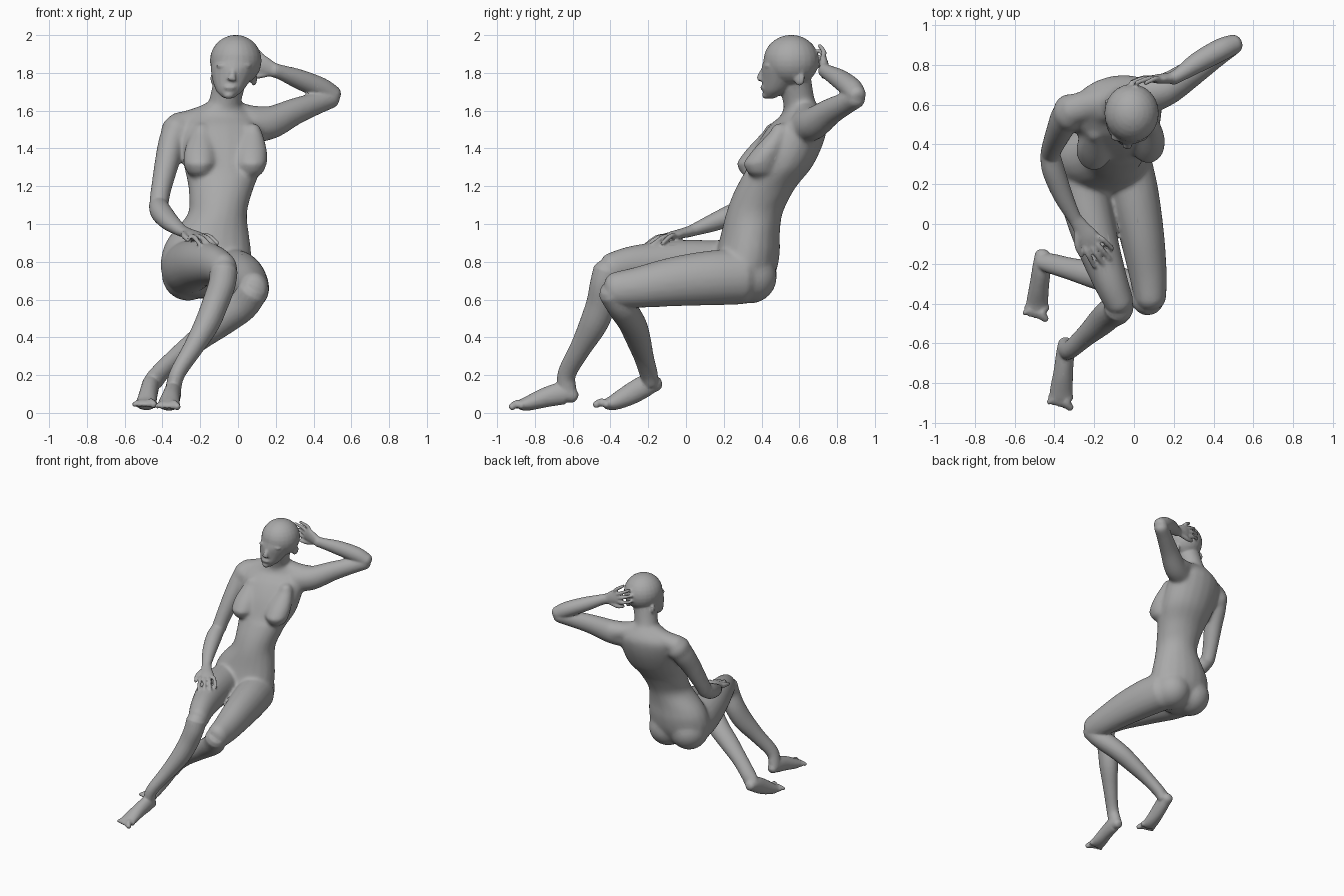
import bpy, bmesh, math
from mathutils import Vector, Matrix

bm = bmesh.new()
SEG = 20


def spline(rows, steps=4):
    """Catmull-Rom interpolation of rows (x, y, z, half width, half depth)."""
    rows = [Vector(r) for r in rows]
    pts = [rows[0] * 2 - rows[1]] + rows + [rows[-1] * 2 - rows[-2]]
    out = []
    for a, b, c, d in zip(pts, pts[1:], pts[2:], pts[3:]):
        for i in range(steps):
            t = i / steps
            out.append(0.5 * (2 * b + (c - a) * t + (2 * a - 5 * b + 4 * c - d) * t * t
                              + (3 * b - a - 3 * c + d) * t ** 3))
    return out + [rows[-1]]


def loft(rows, side=(1, 0, 0), axis=None, dome=0.6):
    """Closed tube with elliptical sections and rounded ends."""
    rows = spline(rows)
    cen = [Vector(r[:3]) for r in rows]
    n = len(rows)
    rings = []
    for i, r in enumerate(rows):
        t = Vector(axis) if axis else (cen[min(i + 1, n - 1)] - cen[max(i - 1, 0)])
        t.normalize()
        s = Vector(side)
        s = (s - t * s.dot(t)).normalized()
        u = t.cross(s)
        w, d = r[3], r[4]
        levels = [(1, 0)]
        if i == 0:
            levels = [(0.35, -dome), (0.75, -dome * 0.7), (1, 0)]
        elif i == n - 1:
            levels = [(1, 0), (0.75, dome * 0.7), (0.35, dome)]
        for k, off in levels:
            ring = []
            for j in range(SEG):
                a = 2 * math.pi * j / SEG
                ring.append(bm.verts.new(cen[i] + t * off * min(w, d)
                                         + s * math.cos(a) * w * k + u * math.sin(a) * d * k))
            rings.append(ring)
    for p, q in zip(rings, rings[1:]):
        for j in range(SEG):
            k = (j + 1) % SEG
            bm.faces.new((p[j], p[k], q[k], q[j]))
    bm.faces.new(rings[0][::-1])
    bm.faces.new(rings[-1])


def ball(c, r, rot=0.0):
    m = Matrix.Translation(c) @ Matrix.Rotation(rot, 4, 'Z') @ Matrix.Diagonal((*r, 1))
    bmesh.ops.create_uvsphere(bm, u_segments=24, v_segments=14, radius=1, matrix=m)


def hand(wrist, tip, normal, thumb_side, curl=0.02):
    """Palm, four fingers and a thumb; normal points out of the back of the hand."""
    w, t = Vector(wrist), Vector(tip)
    d = t - w
    n = Vector(normal)
    n = (n - d.normalized() * n.dot(d.normalized())).normalized()
    s = d.normalized().cross(n) * thumb_side
    loft([(*(w - d * 0.05), .036, .03), (*(w + d * 0.15), .042, .026),
          (*(w + d * 0.35), .052, .024), (*(w + d * 0.5), .05, .018)], side=s)
    for i, ln in enumerate((0.9, 1.0, 0.96, 0.82)):
        o = s * (0.037 - 0.025 * i)
        loft([(*(w + d * 0.42 + o), .014, .014),
              (*(w + d * 0.68 * ln + o * 1.4 + n * 0.006), .0135, .0135),
              (*(w + d * ln + o * 1.7 - n * curl), .011, .011)], side=s)
    loft([(*(w + d * 0.15 + s * 0.03), .018, .018), (*(w + d * 0.38 + s * 0.07), .016, .016),
          (*(w + d * 0.58 + s * 0.082 - n * 0.01), .012, .012)], side=n)


def toes(ball_pt, tip, big_side):
    b, t = Vector(ball_pt), Vector(tip)
    for i in range(5):
        o = Vector((big_side * (0.046 - 0.0245 * i), 0, 0))
        r = 0.021 if i == 0 else 0.015
        e = t + o * 1.15 + (b - t) * 0.12 * i
        loft([(*(b + o), r, r), (*((b + e) / 2 + o * .1 + Vector((0, 0, .014))), r * .9, r),
              (*e, r * 0.9, r * 0.9)])


def fuse(name, voxel, rounds, ratio):
    """Weld the parts gathered so far into one skin and start afresh."""
    global bm
    bmesh.ops.recalc_face_normals(bm, faces=bm.faces)
    mesh = bpy.data.meshes.new(name)
    bm.to_mesh(mesh)
    bm.free()
    bm = bmesh.new()
    ob = bpy.data.objects.new(name, mesh)
    bpy.context.collection.objects.link(ob)
    bpy.context.view_layer.objects.active = ob
    ob.select_set(True)
    weld = ob.modifiers.new("weld", 'REMESH')
    weld.mode = 'VOXEL'
    weld.voxel_size = voxel
    soft = ob.modifiers.new("soften", 'SMOOTH')
    soft.factor, soft.iterations = 0.5, rounds
    ob.modifiers.new("thin", 'DECIMATE').ratio = ratio
    for m in ("weld", "soften", "thin"):
        bpy.ops.object.modifier_apply(modifier=m)
    return ob


# torso: lower part level with the hips, upper part turned with the shoulders
yaw = math.radians(12)
turn = (math.cos(yaw), math.sin(yaw), 0)
loft([(-.17, .30, .67, .20, .14), (-.17, .31, .76, .24, .172), (-.165, .33, .86, .235, .168),
      (-.15, .34, .94, .21, .157), (-.11, .36, 1.05, .158, .15), (-.095, .40, 1.15, .165, .155),
      (-.08, .455, 1.25, .187, .16)], axis=(0, 0, 1), dome=.45)
loft([(-.10, .38, 1.10, .155, .145), (-.09, .43, 1.20, .175, .155), (-.08, .495, 1.30, .207, .17),
      (-.085, .55, 1.42, .228, .172), (-.09, .595, 1.52, .23, .15),
      (-.09, .62, 1.575, .18, .115), (-.08, .61, 1.63, .095, .09)],
     side=turn, axis=(0, 0, 1), dome=.2)
for x, y in ((-.205, .36), (.068, .396)):
    loft([(x + .01, y + .10, 1.49, .05, .05), (x + .004, y + .04, 1.395, .082, .08),
          (x, y, 1.32, .086, .096)], axis=(0, 0, -1), side=turn, dome=.85)
for x, z in ((-.265, .735), (-.08, .72)):
    ball((x, .335, z), (.14, .147, .142))

# neck and shoulder slopes
loft([(-.08, .63, 1.54, .11, .10), (-.07, .60, 1.64, .085, .085), (-.04, .575, 1.77, .088, .088)])
loft([(-.11, .62, 1.60, .06, .07), (-.22, .60, 1.555, .06, .075), (-.32, .57, 1.515, .075, .08)],
     side=(0, 0, 1))
loft([(-.04, .63, 1.60, .06, .07), (.06, .655, 1.57, .06, .075), (.15, .68, 1.55, .075, .08)],
     side=(0, 0, 1))

# upper arms
ball((-.325, .56, 1.49), (.083, .095, .088))
loft([(-.31, .57, 1.51, .07, .08), (-.345, .54, 1.45, .072, .086), (-.375, .47, 1.33, .066, .074),
      (-.41, .39, 1.17, .054, .06), (-.42, .35, 1.09, .053, .055)])
loft([(.06, .63, 1.52, .085, .09), (.17, .68, 1.535, .082, .088), (.30, .765, 1.595, .068, .072),
      (.42, .85, 1.64, .058, .06), (.50, .905, 1.667, .054, .053)], side=(-.5, .85, 0))

# thighs
loft([(-.275, .30, .765, .133, .142), (-.25, .15, .775, .128, .14), (-.20, -.05, .79, .113, .125),
      (-.125, -.27, .785, .09, .103), (-.07, -.405, .757, .074, .087)])
loft([(-.04, .30, .72, .133, .147), (0, .14, .715, .127, .146), (.04, -.06, .695, .113, .132),
      (.07, -.25, .665, .096, .11), (.083, -.385, .65, .08, .094)])
core = fuse("torso_core", 0.011, 14, 1.0)
bm.from_mesh(core.data)
bpy.data.objects.remove(core)

# head
ball((-.012, .557, 1.865), (.137, .147, .136))
loft([(-.05, .450, 1.675, .038, .034), (-.045, .477, 1.705, .07, .072),
      (-.035, .505, 1.76, .10, .102), (-.02, .533, 1.83, .124, .132),
      (-.01, .555, 1.90, .124, .132)], axis=(0, 0, 1), dome=.3)
loft([(-.025, .418, 1.825, .016, .014), (-.03, .397, 1.785, .018, .018),
      (-.034, .392, 1.765, .025, .018)], dome=.4)
ball((-.043, .411, 1.722), (.034, .018, .014))          # lips
ball((-.05, .425, 1.682), (.028, .022, .02))            # chin
for x, y in ((-.075, .437), (.028, .437)):              # brow and eyelids
    ball((x, y, 1.838), (.042, .024, .012))
    ball((x, y + .008, 1.812), (.024, .018, .012))
for x, a in ((-.128, .3), (.084, -.3)):                 # ears
    ball((x, .60, 1.77), (.016, .03, .038), a)

# right forearm and hand resting on the thigh
loft([(-.423, .355, 1.10, .05, .052), (-.405, .27, 1.06, .057, .058), (-.36, .15, 1.01, .05, .048),
      (-.305, .04, .968, .036, .032), (-.285, .01, .958, .035, .029)])
hand((-.285, .01, .958), (-.13, -.205, .905), (.1, -.2, 1), 1)

# left forearm and hand behind the head
loft([(.507, .905, 1.677, .05, .052), (.435, .875, 1.72, .057, .057), (.32, .812, 1.768, .052, .052),
      (.23, .752, 1.802, .037, .04), (.19, .73, 1.815, .034, .038)], side=(-.5, .85, 0))
hand((.20, .735, 1.81), (-.01, .72, 1.905), (.15, 1, 0), 1, curl=.012)

# right lower leg stretched forward
loft([(-.075, -.415, .755, .074, .077), (-.085, -.437, .68, .072, .072), (-.12, -.45, .58, .07, .078),
      (-.165, -.49, .47, .066, .075), (-.24, -.56, .34, .052, .057), (-.32, -.63, .21, .042, .049),
      (-.345, -.63, .12, .042, .05)])
loft([(-.345, -.595, .085, .036, .036), (-.345, -.64, .105, .045, .06), (-.355, -.74, .083, .049, .053),
      (-.365, -.83, .052, .057, .04), (-.368, -.875, .042, .057, .029)])
toes((-.368, -.865, .038), (-.372, -.925, .03), 1)

# left lower leg crossing underneath
loft([(.08, -.39, .645, .077, .08), (.02, -.34, .56, .075, .082), (-.09, -.285, .475, .07, .077),
      (-.20, -.255, .395, .061, .07), (-.32, -.225, .30, .049, .057), (-.41, -.20, .215, .045, .054),
      (-.45, -.19, .165, .044, .053)], side=(.5, 0, .8))
loft([(-.46, -.15, .155, .038, .038), (-.463, -.21, .145, .046, .058), (-.475, -.30, .096, .049, .056),
      (-.485, -.38, .056, .054, .042), (-.49, -.42, .047, .055, .03)])
toes((-.488, -.415, .043), (-.497, -.48, .042), 1)

# final skin and colour
body = fuse("seated_figure", 0.0075, 4, 0.25)
grey = bpy.data.materials.new("stone_grey")
grey.diffuse_color = (0.4, 0.4, 0.4, 1)
body.data.materials.clear()
body.data.materials.append(grey)
bpy.ops.object.shade_smooth_by_angle(angle=math.radians(40))
